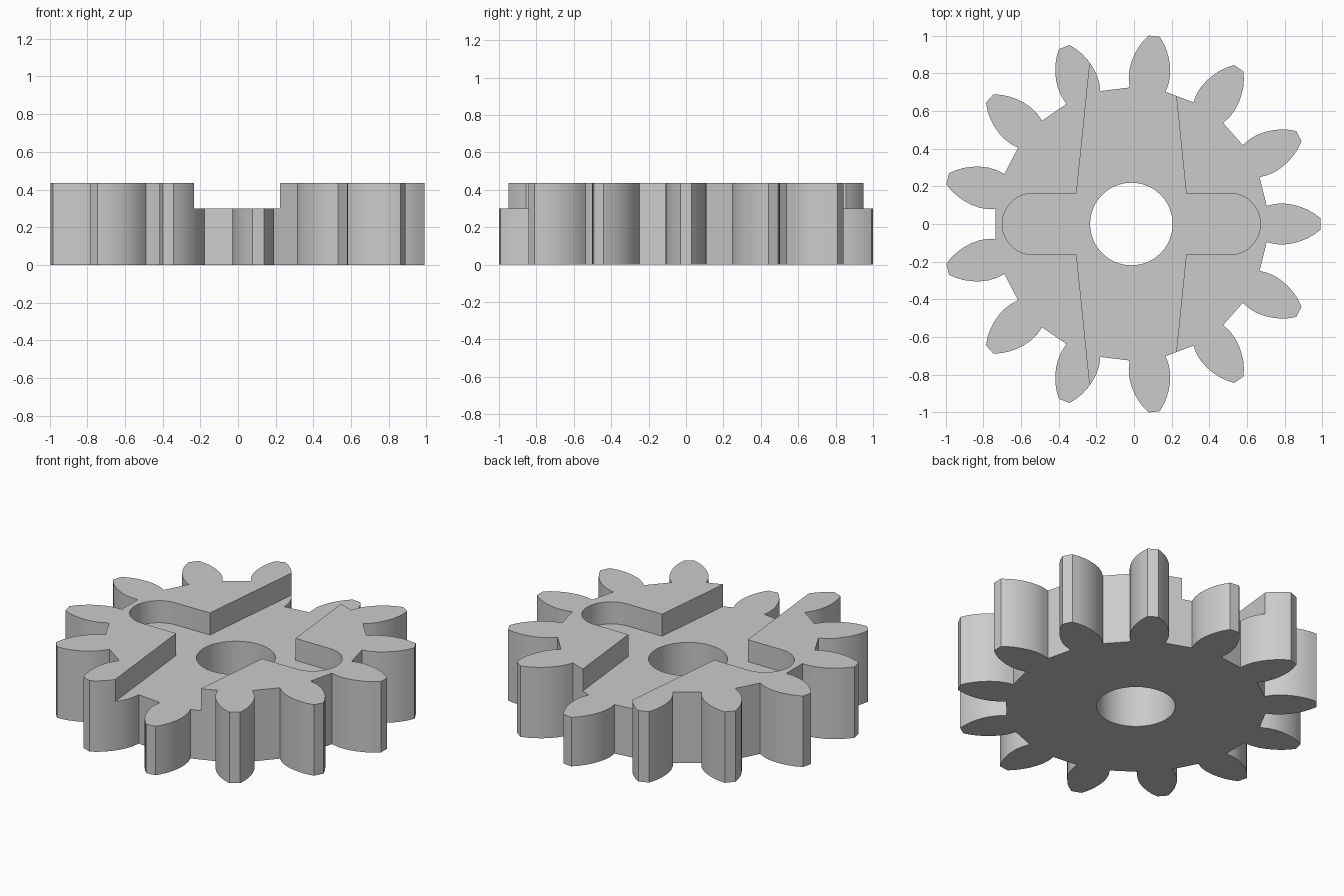
import bpy
import bmesh
import math

old = bpy.data.objects.get("Cube")
if old:
    bpy.data.objects.remove(old, do_unlink=True)

CENTRE_X = -0.014
HEIGHT, FLOOR = 0.435, 0.30
TEETH = 13

grey = bpy.data.materials.new("light_grey")
grey.use_nodes = True
colour = (0.6, 0.6, 0.6, 1)
grey.diffuse_color = colour
grey.node_tree.nodes["Principled BSDF"].inputs["Base Color"].default_value = colour


def prism(name, outline, z0, z1):
    """Extrude a closed counter-clockwise outline from z0 to z1."""
    bm = bmesh.new()
    face = bm.faces.new([bm.verts.new((x + CENTRE_X, y, z0)) for x, y in outline])
    top = bmesh.ops.extrude_face_region(bm, geom=[face])["geom"]
    for v in top:
        if isinstance(v, bmesh.types.BMVert):
            v.co.z = z1
    bmesh.ops.recalc_face_normals(bm, faces=bm.faces)
    mesh = bpy.data.meshes.new(name)
    bm.to_mesh(mesh)
    bm.free()
    mesh.materials.append(grey)
    obj = bpy.data.objects.new(name, mesh)
    bpy.context.collection.objects.link(obj)
    return obj


def arc(cx, radius, start, end, steps):
    angles = [math.radians(start + (end - start) * i / steps) for i in range(steps + 1)]
    return [(cx + radius * math.cos(a), radius * math.sin(a)) for a in angles]


# Toothed body: one flank (distance out, half width), mirrored and repeated
flank = [(0.718, 0.096), (0.765, 0.107), (0.81, 0.109), (0.855, 0.103),
         (0.895, 0.092), (0.935, 0.076), (0.97, 0.056), (1.004, 0.03)]
tooth = [(r, -w) for r, w in flank] + flank[::-1]
outline = []
for i in range(TEETH):
    a = math.tau * i / TEETH
    c, s = math.cos(a), math.sin(a)
    outline += [(x * c - y * s, x * s + y * c) for x, y in tooth]
gear = prism("gear_body", outline, 0, HEIGHT)

# Centre bore cutter
bore = prism("bore_cutter", arc(0, 0.219, 0, 354, 59), -0.2, 0.8)

# Cross recess cutter: tapered channel with a rounded arm on each side
HALF = 0.163
half_recess = [(0.195, -1.1), (0.291, -HALF)]
half_recess += arc(0.522, HALF, -90, 90, 24)
half_recess += [(0.291, HALF), (0.195, 1.1)]
recess = prism("recess_cutter", half_recess + [(-x, -y) for x, y in half_recess],
               FLOOR, 0.8)

# Cut the bore and recess
bpy.context.view_layer.objects.active = gear
for cutter in (bore, recess):
    cutter.hide_render = True
    mod = gear.modifiers.new(cutter.name, 'BOOLEAN')
    mod.operation = 'DIFFERENCE'
    mod.solver = 'EXACT'
    mod.object = cutter
    bpy.ops.object.modifier_apply(modifier=mod.name)
    bpy.data.objects.remove(cutter, do_unlink=True)

bpy.ops.object.select_all(action='DESELECT')
gear.select_set(True)
bpy.ops.object.shade_smooth_by_angle(angle=math.radians(25))
